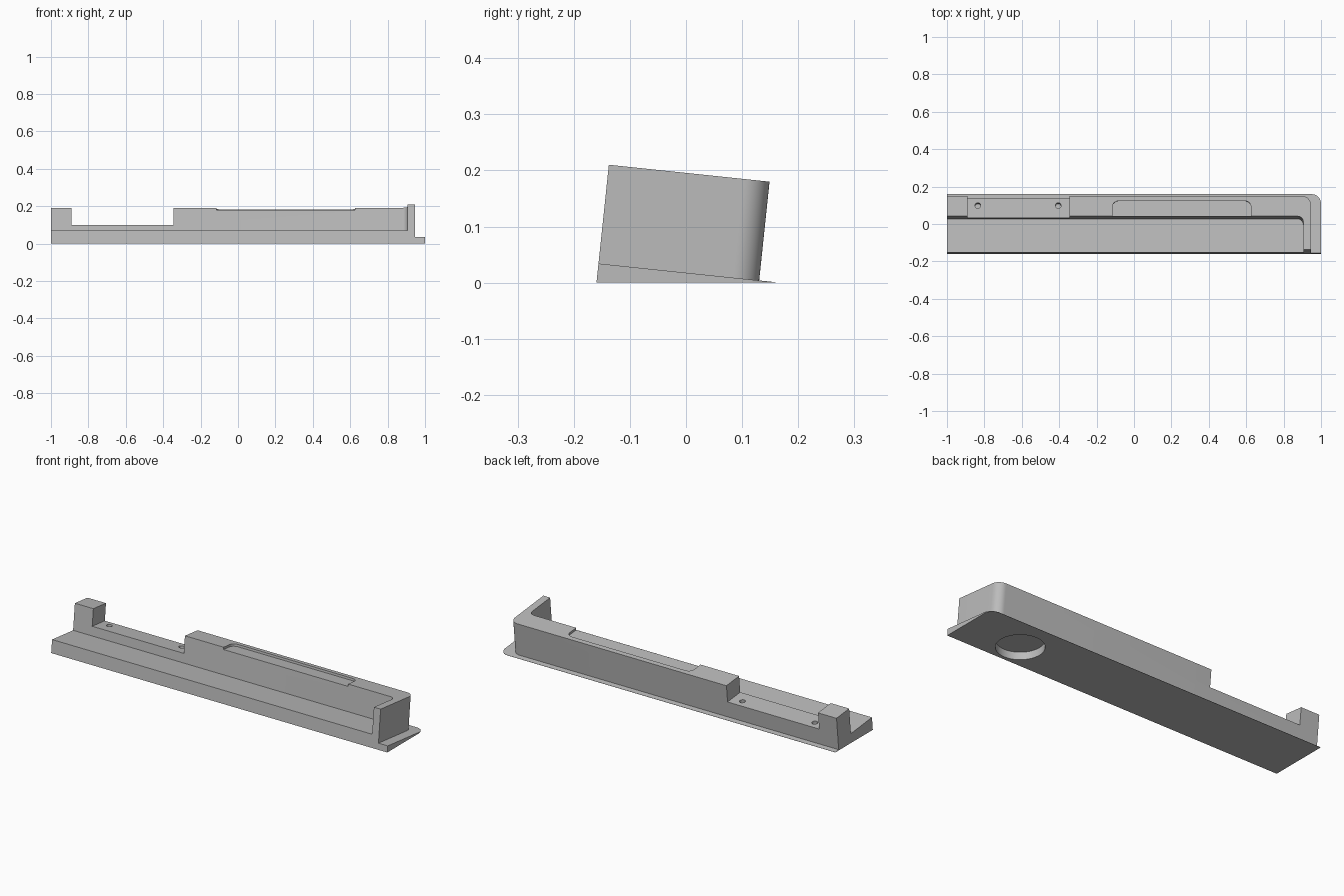
import bpy, bmesh, math
from mathutils import Matrix

if "Cube" in bpy.data.objects:
    bpy.data.objects.remove(bpy.data.objects["Cube"])

# Everything is modelled square, then leaned back by TILT about the front edge
TILT = Matrix.Translation((0, -0.156, 0.034)) @ Matrix.Rotation(math.radians(-6), 4, 'X')
FLAT = Matrix.Identity(4)

grey = bpy.data.materials.new("grey_plastic")
grey.diffuse_color = (0.5, 0.5, 0.5, 1)
grey.use_nodes = True
grey.node_tree.nodes["Principled BSDF"].inputs["Base Color"].default_value = grey.diffuse_color


def outline(x0, x1, y0, y1, r_right=0, r_left=0, segs=12):
    """Rectangle whose two back corners may be rounded."""
    pts = [(x0, y0), (x1, y0)]
    for cx, r, start in ((x1 - r_right, r_right, 0), (x0 + r_left, r_left, 90)):
        steps = segs if r else 0
        for i in range(steps + 1):
            a = math.radians(start + 90 * i / max(steps, 1))
            pts.append((cx + r * math.cos(a), y1 - r + r * math.sin(a)))
    return pts


def circle(cx, cy, r, n):
    return [(cx + r * math.cos(2 * math.pi * i / n), cy + r * math.sin(2 * math.pi * i / n))
            for i in range(n)]


def prism(name, pts, z0, z1, matrix=TILT):
    bm = bmesh.new()
    face = bm.faces.new([bm.verts.new((x, y, z0)) for x, y in pts])
    top = bmesh.ops.extrude_face_region(bm, geom=[face])
    bmesh.ops.translate(bm, vec=(0, 0, z1 - z0),
                        verts=[v for v in top["geom"] if isinstance(v, bmesh.types.BMVert)])
    bmesh.ops.recalc_face_normals(bm, faces=bm.faces)
    bm.transform(matrix)
    me = bpy.data.meshes.new(name)
    bm.to_mesh(me)
    bm.free()
    me.materials.append(grey)
    ob = bpy.data.objects.new(name, me)
    bpy.context.collection.objects.link(ob)
    return ob


def combine(target, tool, operation):
    mod = target.modifiers.new(tool.name, 'BOOLEAN')
    mod.operation, mod.object, mod.solver = operation, tool, 'EXACT'
    bpy.context.view_layer.objects.active = target
    bpy.ops.object.modifier_apply(modifier=mod.name)
    bpy.data.objects.remove(tool)


# Main block with its rounded back corner
body = prism("bracket_body", outline(-1, 0.945, 0, 0.288, 0.045), -0.06, 0.177)

# Open tray, lowered section, shallow top recess and two screw holes
cuts = [
    prism("tray_cut", outline(-1.2, 0.905, -0.2, 0.18, 0.03), 0.036, 0.4),
    prism("low_section_cut", outline(-0.89, -0.345, 0.1, 0.5), 0.0855, 0.4),
    prism("recess_cut", outline(-0.115, 0.625, 0.1, 0.262, 0.03, 0.03), 0.165, 0.4),
]
for x in (-0.835, -0.405):
    cuts.append(prism("screw_hole_cut", circle(x, 0.247, 0.015, 24), 0.035, 0.3))
for c in cuts:
    combine(body, c, 'DIFFERENCE')

# Thin foot flange around the right end and back
combine(body, prism("flange", outline(-1, 1, 0, 0.317, 0.05), -0.08, 0), 'UNION')

# Level underside with a round pocket
combine(body, prism("ground_cut", outline(-2, 2, -1, 1), -0.5, 0, FLAT), 'DIFFERENCE')
combine(body, prism("pocket_cut", circle(0.67, -0.025, 0.116, 64), -0.1, 0.04, FLAT), 'DIFFERENCE')

bpy.ops.object.select_all(action='DESELECT')
body.select_set(True)
bpy.context.view_layer.objects.active = body
bpy.ops.object.shade_smooth_by_angle(angle=math.radians(30))
